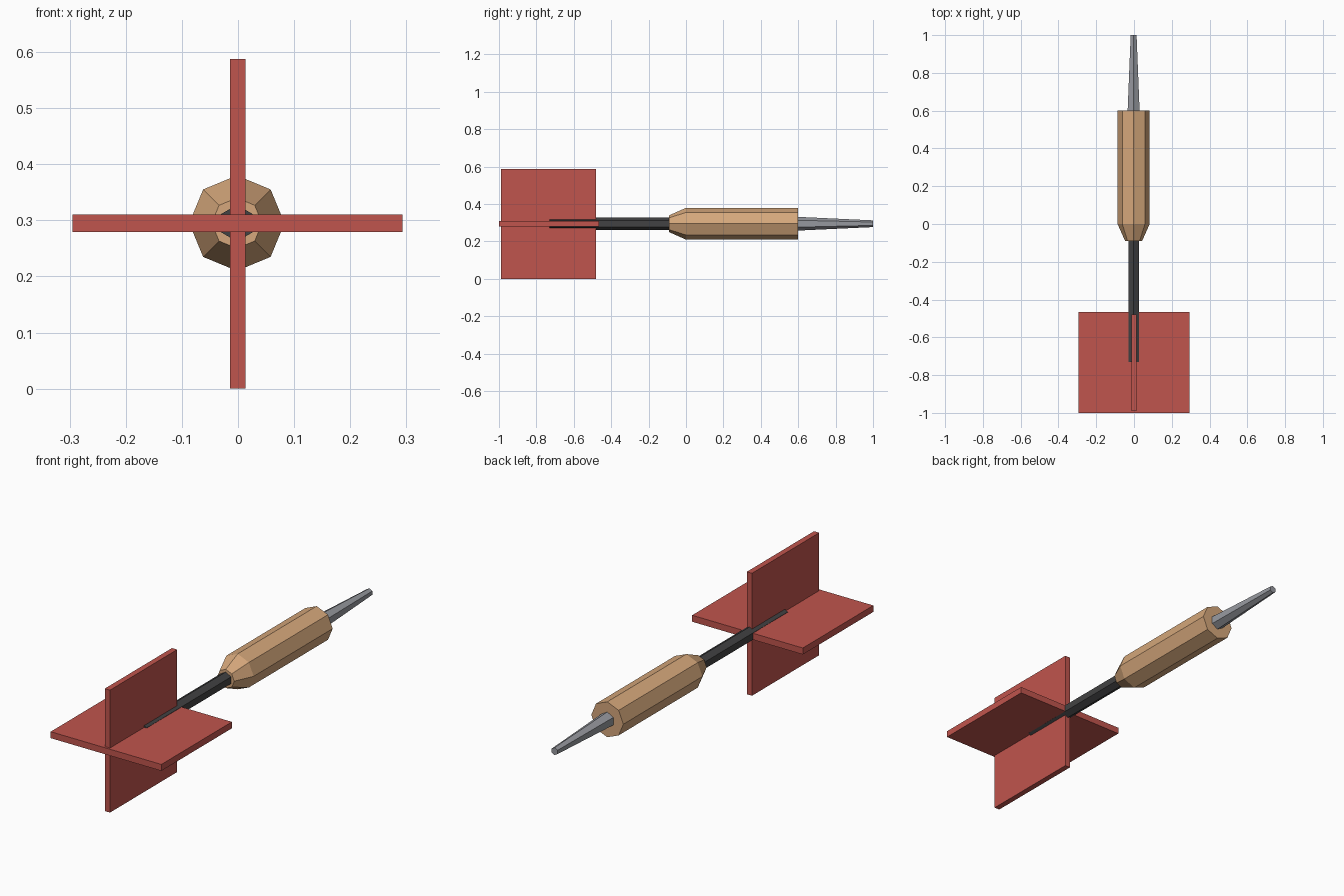
import bpy
import bmesh
import math

if "Cube" in bpy.data.objects:
    bpy.data.objects.remove(bpy.data.objects["Cube"])

CX, CZ = -0.002, 0.295  # long axis of the dart


def material(name, rgb):
    m = bpy.data.materials.new(name)
    m.diffuse_color = (*rgb, 1)
    m.use_nodes = True
    m.node_tree.nodes["Principled BSDF"].inputs["Base Color"].default_value = m.diffuse_color
    return m


def finish(name, bm, mat):
    bmesh.ops.recalc_face_normals(bm, faces=bm.faces[:])
    mesh = bpy.data.meshes.new(name)
    bm.to_mesh(mesh)
    bm.free()
    mesh.materials.append(mat)
    bpy.context.collection.objects.link(bpy.data.objects.new(name, mesh))


def prism(name, profile, sides, mat):
    """Faceted solid along y from (y, radius) stations, one corner upward."""
    bm = bmesh.new()
    rings = []
    for y, r in profile:
        angles = [math.pi / 2 + 2 * math.pi * i / sides for i in range(sides)]
        rings.append([bm.verts.new((CX + r * math.cos(a), y, CZ + r * math.sin(a)))
                      for a in angles])
    for a, b in zip(rings, rings[1:]):
        for i in range(sides):
            j = (i + 1) % sides
            bm.faces.new((a[i], a[j], b[j], b[i]))
    bm.faces.new(rings[0])
    bm.faces.new(rings[-1])
    finish(name, bm, mat)


def box(name, lo, hi, mat):
    bm = bmesh.new()
    bmesh.ops.create_cube(bm, size=1)
    for v in bm.verts:
        v.co = [(l + h) / 2 + c * (h - l) for l, h, c in zip(lo, hi, v.co)]
    finish(name, bm, mat)


wood = material("tan wood", (0.67, 0.39, 0.20))
steel = material("grey steel", (0.31, 0.32, 0.35))
black = material("dark shaft", (0.055, 0.055, 0.057))
red = material("red flight", (0.53, 0.09, 0.075))

# Barrel, point and shaft
prism("barrel", [(-0.09, 0.045), (0.0, 0.085), (0.6, 0.085)], 8, wood)
prism("point", [(0.59, 0.037), (1.0, 0.018)], 6, steel)
prism("shaft", [(-0.73, 0.0325), (-0.08, 0.0325)], 6, black)

# Crossed tail flights
box("vertical_flight", (-0.0145, -0.99, 0.0), (0.013, -0.48, 0.588), red)
box("horizontal_flight", (-0.295, -1.0, 0.279), (0.293, -0.465, 0.31), red)
